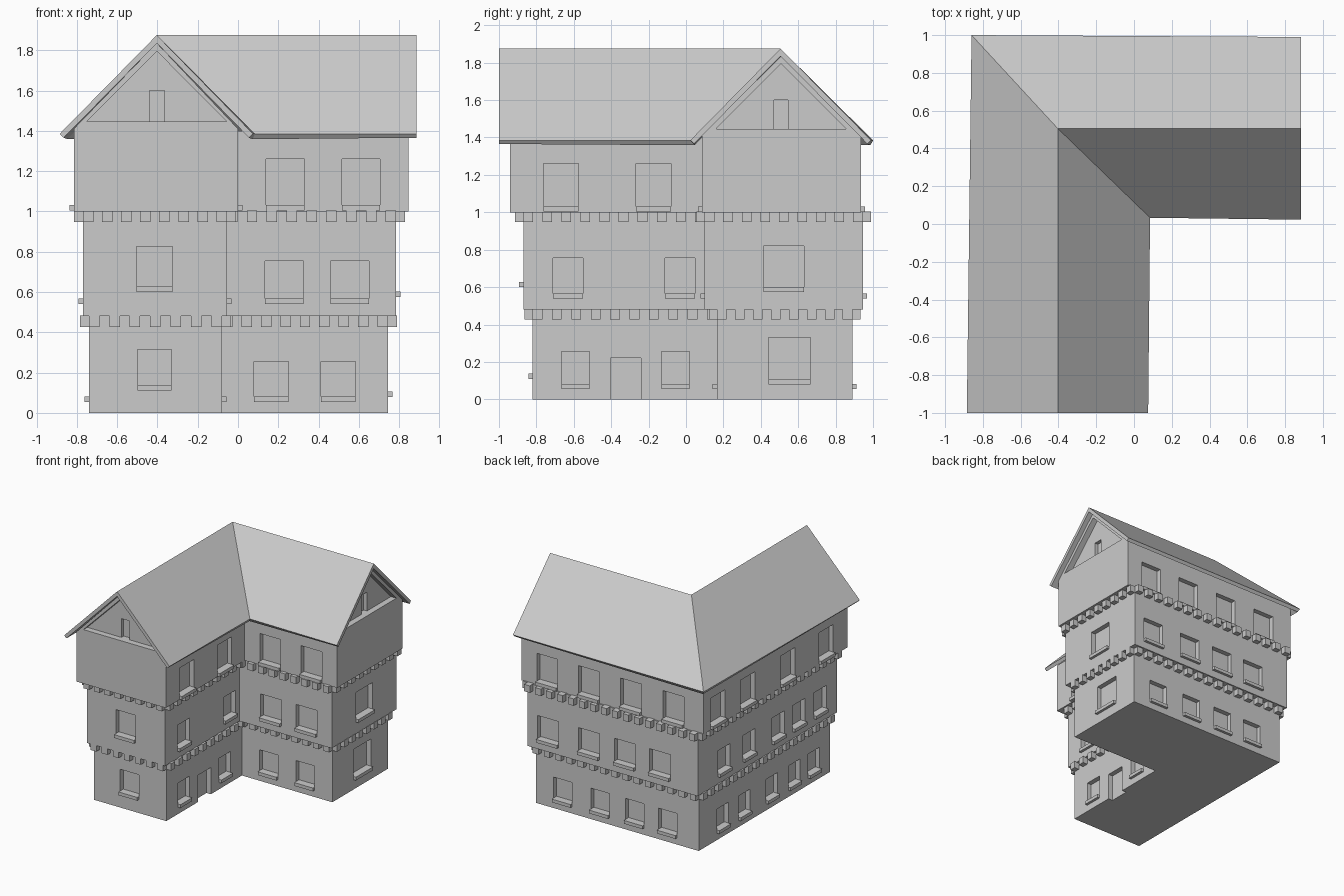
import bpy, bmesh
from mathutils import Vector

if "Cube" in bpy.data.objects:
    bpy.data.objects.remove(bpy.data.objects["Cube"])


def add_object(name, bm):
    bmesh.ops.recalc_face_normals(bm, faces=bm.faces)
    me = bpy.data.meshes.new(name)
    bm.to_mesh(me)
    bm.free()
    ob = bpy.data.objects.new(name, me)
    bpy.context.collection.objects.link(ob)
    return ob


def add_box(bm, lo, hi):
    vs = bmesh.ops.create_cube(bm, size=1)["verts"]
    for v in vs:
        v.co = Vector([a + (b - a) * (c + 0.5) for a, b, c in zip(lo, hi, v.co)])


def add_prism(bm, pts, offset):
    """Extrude a flat outline of 3D points along an offset."""
    face = bm.faces.new([bm.verts.new(p) for p in pts])
    new = bmesh.ops.extrude_face_region(bm, geom=[face])["geom"]
    moved = [g for g in new if isinstance(g, bmesh.types.BMVert)]
    bmesh.ops.translate(bm, verts=moved, vec=offset)


def cut(ob, cutter):
    mod = ob.modifiers.new("openings", "BOOLEAN")
    mod.operation, mod.solver, mod.object = "DIFFERENCE", "EXACT", cutter
    bpy.context.view_layer.objects.active = ob
    bpy.ops.object.modifier_apply(modifier=mod.name)
    bpy.data.objects.remove(cutter)


def wall_box(bm, wall, u0, u1, z0, z1, d0, d1):
    """Box on a wall: u runs along the wall, d is the distance outwards."""
    axis, pos, sign = wall[:3]
    a, b = sorted((pos + sign * d0, pos + sign * d1))
    if axis == "x":
        add_box(bm, (a, u0, z0), (b, u1, z1))
    else:
        add_box(bm, (u0, a, z0), (u1, b, z1))


def walls_of(x0, xi, x1, y0, yi, y1):
    """The six walls of an L plan: axis, position, outward sign, start, end."""
    return {
        "front": ("y", y0, -1, x0, xi), "inner_front": ("y", yi, -1, xi, x1),
        "right": ("x", x1, 1, yi, y1), "inner_right": ("x", xi, 1, y0, yi),
        "back": ("y", y1, 1, x0, x1), "left": ("x", x0, -1, y0, y1)}


# Each storey: plan, heights, and per wall (centres, width, bottom, top)
storeys = {
    "ground": ((-0.74, -0.08, 0.745, -0.82, 0.165, 0.89), 0, 0.48, {
        "front": ([-0.415], 0.17, 0.11, 0.315),
        "inner_front": ([0.165, 0.498], 0.17, 0.055, 0.255),
        "right": ([0.553], 0.225, 0.08, 0.33),
        "inner_right": ([-0.59, -0.057], 0.15, 0.055, 0.255),
        "back": ([0.5, 0.16, -0.157, -0.458], 0.17, 0.055, 0.255),
        "left": ([0.577, 0.3, -0.063, -0.35, -0.61], 0.15, 0.055, 0.255)}),
    "middle": ((-0.77, -0.055, 0.785, -0.87, 0.1, 0.945), 0.48, 1.0, {
        "front": ([-0.415], 0.18, 0.6, 0.825),
        "inner_front": ([0.23, 0.555], 0.19, 0.54, 0.755),
        "right": ([0.523], 0.215, 0.575, 0.82),
        "inner_right": ([-0.63, -0.033], 0.16, 0.54, 0.755),
        "back": ([0.596, 0.223, -0.105, -0.424], 0.19, 0.54, 0.755),
        "left": ([0.605, 0.28, -0.1, -0.37, -0.648], 0.16, 0.54, 0.755)}),
    "upper": ((-0.815, 0.0, 0.845, -0.94, 0.085, 0.935), 1.0, 1.40, {
        "inner_front": ([0.235, 0.61], 0.19, 1.005, 1.26),
        "inner_right": ([-0.668, -0.175], 0.187, 1.005, 1.26),
        "back": ([0.61, 0.23, -0.152, -0.54], 0.19, 1.005, 1.26),
        "left": ([0.75, 0.36, -0.16, -0.66], 0.187, 1.005, 1.26)}),
}

for name, (plan, z0, z1, windows) in storeys.items():
    x0, xi, x1, y0, yi, y1 = plan
    walls = walls_of(*plan)

    # Solid L-shaped storey
    bm = bmesh.new()
    outline = [(x0, y0), (xi, y0), (xi, yi), (x1, yi), (x1, y1), (x0, y1)]
    add_prism(bm, [(x, y, z0) for x, y in outline], (0, 0, z1 - z0))
    body = add_object(name + "_storey", bm)

    # Window recesses and sills
    holes, sills = bmesh.new(), bmesh.new()
    for key, (centres, width, b, t) in windows.items():
        for c in centres:
            u0, u1 = c - width / 2, c + width / 2
            wall_box(holes, walls[key], u0, u1, b, t, -0.04, 0.02)
            wall_box(sills, walls[key], u0, u1, b, b + 0.027, -0.04, 0.022)
    if name == "ground":  # door recess
        wall_box(holes, walls["inner_right"], -0.405, -0.24, -0.02, 0.22, -0.04, 0.02)
    cut(body, add_object("opening_cutter", holes))
    add_object(name + "_window_sills", sills)

    # Corbel blocks under the next storey
    if name != "upper":
        bm = bmesh.new()
        size = 0.052
        for wall in walls.values():
            a, b = wall[3] + size / 2, wall[4] - size / 2
            n = round((b - a) / 0.1)
            for i in range(n + 1):
                c = a + (b - a) * i / n
                wall_box(bm, wall, c - size / 2, c + size / 2, z1 - 0.053, z1 + 0.004, -0.01, 0.043)
        add_object(name + "_corbels", bm)

# Gable walls with a triangular recess and a small attic opening
gables = {
    "front_gable": (-0.815, 0.0, -0.403, lambda u, d, z: (u, -0.94 + d, z)),
    "right_gable": (0.085, 0.935, 0.508, lambda u, d, z: (0.845 - d, u, z)),
}
for name, (a, b, mid, at) in gables.items():
    bm = bmesh.new()
    step = Vector(at(0, 1, 0)) - Vector(at(0, 0, 0))
    prof = [(a, 1.40), (b, 1.40), (b, 1.41), (mid, 1.835), (a, 1.41)]
    add_prism(bm, [at(u, 0, z) for u, z in prof], step * 0.12)
    gable = add_object(name, bm)
    bm = bmesh.new()
    tri = [(mid - 0.348, 1.445), (mid + 0.348, 1.445), (mid, 1.795)]
    add_prism(bm, [at(u, -0.02, z) for u, z in tri], step * 0.07)
    cut(gable, add_object("recess_cutter", bm))
    bm = bmesh.new()
    slot = [(mid - 0.037, 1.445), (mid + 0.037, 1.445), (mid + 0.037, 1.6), (mid - 0.037, 1.6)]
    add_prism(bm, [at(u, 0.03, z) for u, z in slot], step * 0.05)
    cut(gable, add_object("slot_cutter", bm))

# L-shaped pitched roof with hip and valley
E, R = 1.385, 1.875
bm = bmesh.new()
v = [bm.verts.new(p) for p in [
    (-0.885, -1, E), (-0.403, -1, R), (0.075, -1, E),
    (-0.86, 1.0, E), (-0.403, 0.505, R), (0.085, 0.033, E),
    (0.885, 0.99, E), (0.885, 0.505, R), (0.885, 0.023, E)]]
for q in [(0, 1, 4, 3), (1, 2, 5, 4), (3, 4, 7, 6), (4, 5, 8, 7)]:
    bm.faces.new([v[i] for i in q])
roof = add_object("roof", bm)
if roof.data.polygons[0].normal.z < 0:
    roof.data.flip_normals()
mod = roof.modifiers.new("thickness", "SOLIDIFY")
mod.thickness, mod.offset, mod.use_even_offset = 0.028, -1, True
